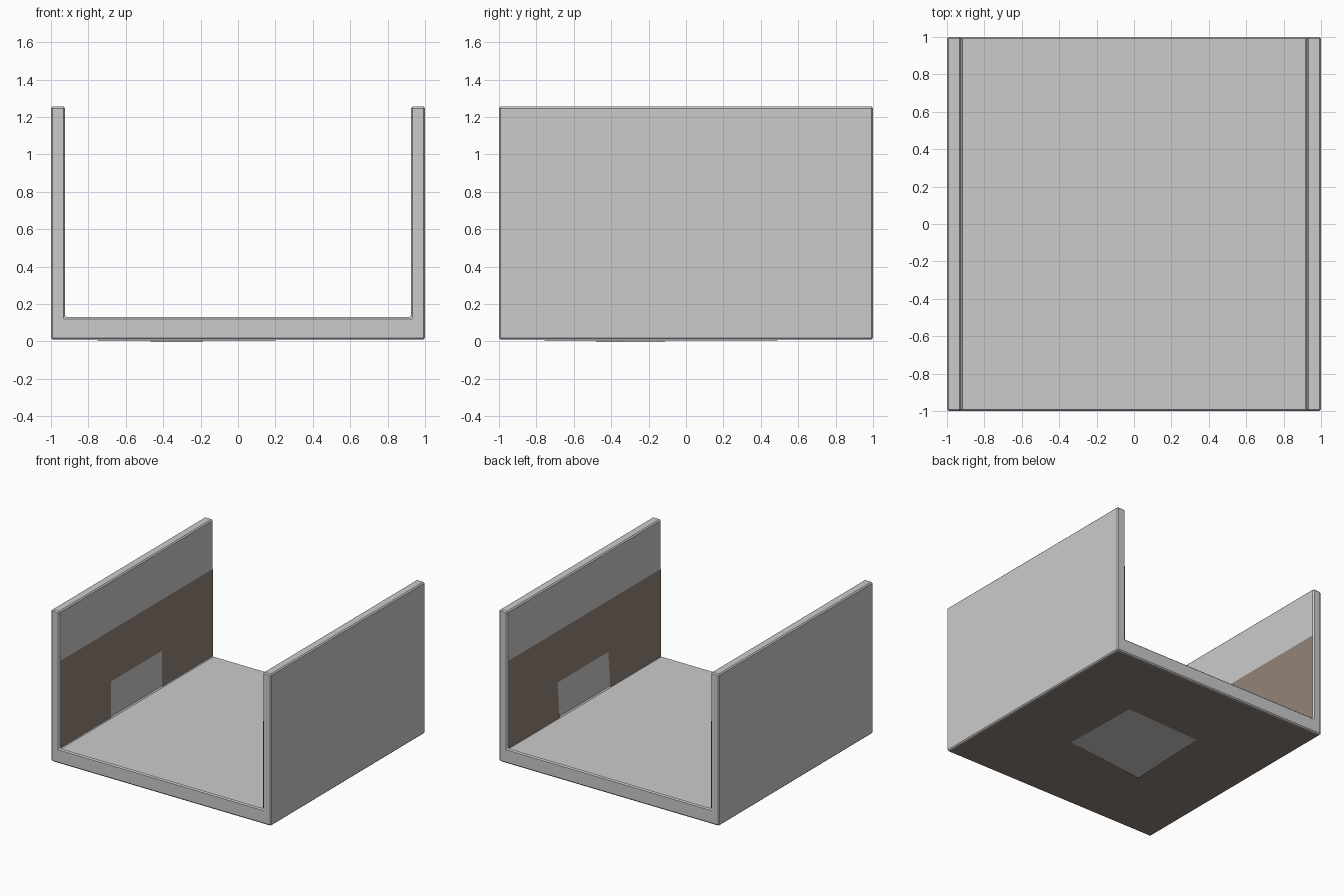
import bpy, bmesh

if "Cube" in bpy.data.objects:
    bpy.data.objects.remove(bpy.data.objects["Cube"])

# Dark brown finish for the thin sheets
brown = bpy.data.materials.new("dark_brown")
brown.diffuse_color = (0.29, 0.23, 0.19, 1)
brown.use_nodes = True
brown.node_tree.nodes["Principled BSDF"].inputs["Base Color"].default_value = brown.diffuse_color


def make_object(name, bm, material=None):
    mesh = bpy.data.meshes.new(name)
    bm.to_mesh(mesh)
    bm.free()
    ob = bpy.data.objects.new(name, mesh)
    bpy.context.collection.objects.link(ob)
    if material:
        mesh.materials.append(material)
    return ob


# U-shaped channel: floor and two side walls extruded along y
profile = [(-1, 0.01), (1, 0.01), (1, 1.255), (0.925, 1.255),
           (0.925, 0.13), (-0.925, 0.13), (-0.925, 1.255), (-1, 1.255)]
bm = bmesh.new()
face = bm.faces.new([bm.verts.new((x, -1, z)) for x, z in profile])
ext = bmesh.ops.extrude_face_region(bm, geom=[face])
verts = [g for g in ext["geom"] if isinstance(g, bmesh.types.BMVert)]
bmesh.ops.translate(bm, verts=verts, vec=(0, 2, 0))
bmesh.ops.recalc_face_normals(bm, faces=bm.faces[:])
channel = make_object("channel_body", bm)
bevel = channel.modifiers.new("soft_edges", 'BEVEL')
bevel.width = 0.009
bevel.segments = 1


# Thin sheet on each inner wall, with a notch rising from the floor
def wall_sheet(name, side, lean, tilt):
    outline = [(-0.99, 0.13), (-0.33, 0.13), (-0.33 + tilt, 0.43),
               (0.33 + tilt, 0.43), (0.33, 0.13), (0.99, 0.13),
               (0.99, 0.85), (-0.99, 0.85)]
    bm = bmesh.new()
    vs = []
    for y, z in outline:
        inset = 0.003 + lean * (0.85 - z) / 0.72
        vs.append(bm.verts.new((side * (0.925 - inset), y, z)))
    f = bm.faces.new(vs)
    f.normal_update()
    if f.normal.x * side > 0:
        f.normal_flip()
    make_object(name, bm, brown)


wall_sheet("left_wall_sheet", -1, 0.0, 0.0)
wall_sheet("right_wall_sheet", 1, 0.003, 0.025)

# Sheet under the floor: a square ring around a slightly turned opening
outer = [(-0.985, -0.985), (0.985, -0.985), (0.985, 0.985), (-0.985, 0.985)]
inner = [(-0.35, -0.365), (0.375, -0.29), (0.36, 0.375), (-0.325, 0.345)]
bm = bmesh.new()
ov = [bm.verts.new((x, y, 0.006)) for x, y in outer]
iv = [bm.verts.new((x, y, z)) for (x, y), z in zip(inner, (0.0, 0.005, 0.005, 0.005))]
for i in range(4):
    j = (i + 1) % 4
    f = bm.faces.new((ov[i], iv[i], iv[j], ov[j]))
    f.normal_update()
    if f.normal.z > 0:
        f.normal_flip()
make_object("underside_sheet", bm, brown)
